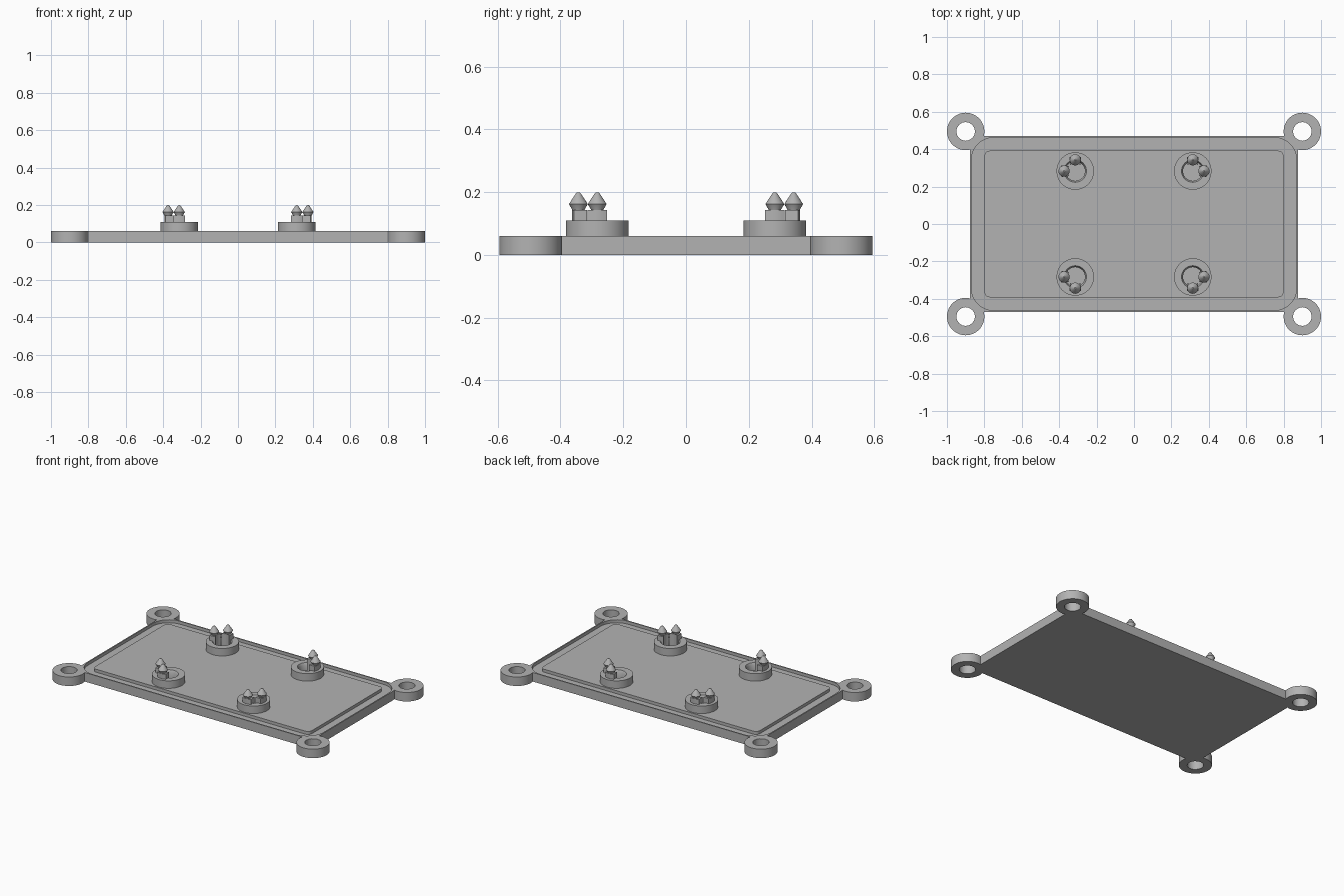
import bpy, bmesh, math

if "Cube" in bpy.data.objects:
    bpy.data.objects.remove(bpy.data.objects["Cube"])

grey = bpy.data.materials.new("grey plastic")
grey.diffuse_color = (0.45, 0.45, 0.45, 1)
grey.use_nodes = True
grey.node_tree.nodes["Principled BSDF"].inputs["Base Color"].default_value = grey.diffuse_color


def make(name, bm, smooth=True):
    bmesh.ops.recalc_face_normals(bm, faces=bm.faces)
    mesh = bpy.data.meshes.new(name)
    bm.to_mesh(mesh)
    bm.free()
    ob = bpy.data.objects.new(name, mesh)
    bpy.context.collection.objects.link(ob)
    mesh.materials.append(grey)
    if smooth:
        shade(ob)
    return ob


def shade(ob):
    bpy.ops.object.select_all(action='DESELECT')
    ob.select_set(True)
    bpy.context.view_layer.objects.active = ob
    bpy.ops.object.shade_smooth_by_angle(angle=math.radians(32))


def prism(name, outline, z0, z1, smooth=True):
    bm = bmesh.new()
    base = bm.faces.new([bm.verts.new((x, y, z0)) for x, y in outline])
    top = bmesh.ops.extrude_face_region(bm, geom=[base])
    verts = [g for g in top["geom"] if isinstance(g, bmesh.types.BMVert)]
    bmesh.ops.translate(bm, verts=verts, vec=(0, 0, z1 - z0))
    return make(name, bm, smooth)


def arc(cx, cy, r, a0, a1, n):
    return [(cx + r * math.cos(math.radians(a0 + (a1 - a0) * i / n)),
             cy + r * math.sin(math.radians(a0 + (a1 - a0) * i / n))) for i in range(n + 1)]


def circle(cx, cy, r, n):
    return arc(cx, cy, r, 0, 360, n)[:-1]


def rounded(hx, hy, r, n=8):
    pts = []
    for k, (sx, sy) in enumerate([(1, 1), (-1, 1), (-1, -1), (1, -1)]):
        pts += arc(sx * (hx - r), sy * (hy - r), r, 90 * k, 90 * k + 90, n)
    return pts


def lathe(name, profile, cx, cy, n, closed=False):
    bm = bmesh.new()
    rings = [[bm.verts.new((x, y, z)) for x, y in circle(cx, cy, r, n)] for r, z in profile]
    pairs = list(zip(rings, rings[1:]))
    if closed:
        pairs.append((rings[-1], rings[0]))
    else:
        bm.faces.new(rings[0])
        bm.faces.new(rings[-1])
    for a, b in pairs:
        for i in range(n):
            j = (i + 1) % n
            bm.faces.new((a[i], a[j], b[j], b[i]))
    return make(name, bm)


def boolean(target, tool, operation):
    mod = target.modifiers.new(operation.lower(), 'BOOLEAN')
    mod.operation = operation
    mod.solver = 'EXACT'
    mod.object = tool
    bpy.ops.object.select_all(action='DESELECT')
    bpy.context.view_layer.objects.active = target
    target.select_set(True)
    bpy.ops.object.modifier_apply(modifier=mod.name)
    bpy.data.objects.remove(tool, do_unlink=True)


CORNERS = [(sx, sy) for sx in (-1, 1) for sy in (-1, 1)]
H = 0.06        # plate thickness
FLOOR = 0.04    # channel floor

# Base plate with four drilled corner lugs
plate = prism("base_plate", [(-.878, -.47), (.878, -.47), (.878, .47), (-.878, .47)], 0, H, False)
for sx, sy in CORNERS:
    boolean(plate, prism("lug", circle(sx * .9, sy * .495, .1, 48), 0, H), 'UNION')
for sx, sy in CORNERS:
    boolean(plate, prism("lug_hole", circle(sx * .9, sy * .495, .05, 16), -.1, .2), 'DIFFERENCE')

# Channel between the thin rim and the centre panel
boolean(plate, prism("channel", rounded(.87, .462, .12), FLOOR, .2), 'DIFFERENCE')
shade(plate)
prism("centre_panel", rounded(.8, .392, .03), FLOOR - .005, H)

# Standoffs, each with two barbed snap pegs on the outward sides
CX, CY = .314, .283
for sx, sy in CORNERS:
    cx, cy = sx * CX, sy * CY
    lathe("standoff", [(.1, H - .005), (.1, .11), (.06, .11), (.052, .095), (.052, H - .005)],
          cx, cy, 48, closed=True)
    for dx, dy in ((sx, 0), (0, sy)):
        a = math.degrees(math.atan2(dy, dx))
        stem = arc(cx, cy, .08, a - 23, a + 23, 6) + arc(cx, cy, .042, a + 40, a - 40, 6)
        prism("peg_stem", stem, H - .005, .143)
        lathe("peg_barb", [(.018, .138), (.019, .143), (.03, .162), (.008, .196), (.004, .199)],
              cx + dx * .06, cy + dy * .06, 20)
